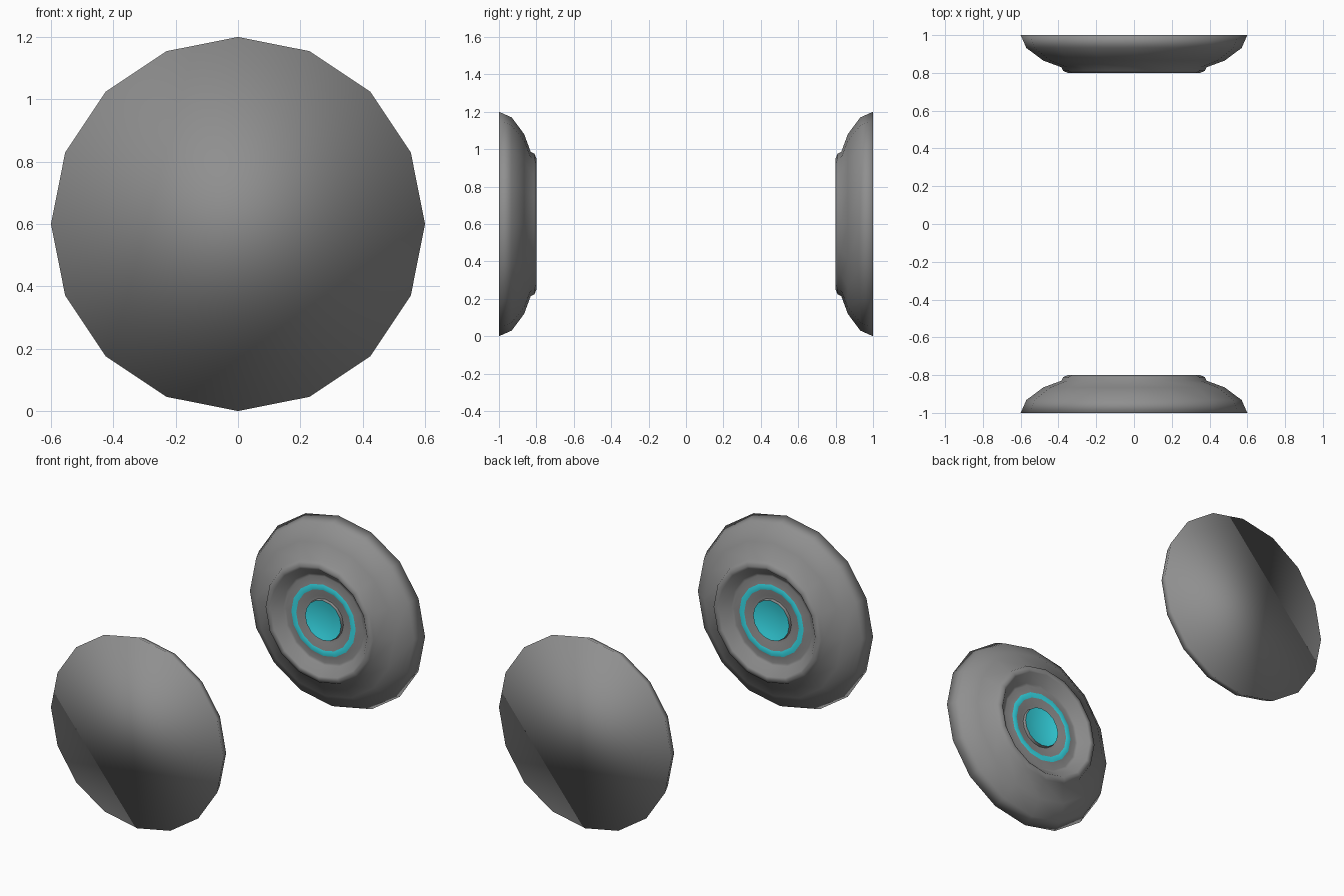
import bpy, bmesh
from math import cos, sin, pi

if "Cube" in bpy.data.objects:
    bpy.data.objects.remove(bpy.data.objects["Cube"])

SIDES = 16
CENTRE_Z = 0.6


def material(name, colour):
    mat = bpy.data.materials.new(name)
    mat.diffuse_color = (*colour, 1)
    mat.use_nodes = True
    mat.node_tree.nodes["Principled BSDF"].inputs["Base Color"].default_value = mat.diffuse_color
    return mat


grey = material("dark_grey", (0.275, 0.275, 0.275))
teal = material("teal_glow", (0.04, 0.75, 0.85))


def lathe(name, profile, side, mat, cap_start=False, cap_end=False):
    """Spin (radius, distance) points round the y axis; side is -1 front, +1 back."""
    bm = bmesh.new()
    rings = [[bm.verts.new((r * cos(2 * pi * i / SIDES), side * d,
                            CENTRE_Z + r * sin(2 * pi * i / SIDES)))
              for i in range(SIDES)] for r, d in profile]
    for a, b in zip(rings, rings[1:]):
        for i in range(SIDES):
            j = (i + 1) % SIDES
            quad = (a[i], a[j], b[j], b[i])
            bm.faces.new(quad if side < 0 else quad[::-1])
    # flat caps: the start cap faces outwards, the end cap faces the other disc
    if cap_start:
        bm.faces.new(rings[0][::-1] if side < 0 else rings[0])
    if cap_end:
        bm.faces.new(rings[-1] if side < 0 else rings[-1][::-1])
    for f in bm.faces:
        f.smooth = True
    # make the open pieces face the centre and the closed shell face outwards
    bm.normal_update()
    if cap_start:
        bmesh.ops.recalc_face_normals(bm, faces=bm.faces)
    elif sum(f.normal.y * f.calc_area() for f in bm.faces) * side > 0:
        bmesh.ops.reverse_faces(bm, faces=bm.faces)
    mesh = bpy.data.meshes.new(name)
    bm.to_mesh(mesh)
    bm.free()
    mesh.materials.append(mat)
    obj = bpy.data.objects.new(name, mesh)
    bpy.context.collection.objects.link(obj)
    return obj


# domed shell, raised rim, recess and the low hub in its middle
shell = [(0.60, 1.0), (0.57, 0.932), (0.48, 0.865), (0.385, 0.83),
         (0.375, 0.81), (0.35, 0.80), (0.335, 0.804), (0.285, 0.857),
         (0.27, 0.861), (0.222, 0.85), (0.192, 0.85), (0.145, 0.864),
         (0.12, 0.864)]
# glowing ring lying just proud of the recess floor
ring = [(0.224, 0.849), (0.207, 0.846), (0.190, 0.849)]
# glowing lens in the middle, a shallow dish
lens = [(0.125, 0.845), (0.09, 0.852), (0.045, 0.857), (0.01, 0.858)]
# narrow collar holding the lens
collar = [(0.128, 0.864), (0.125, 0.845)]

for label, side in (("front", -1), ("back", 1)):
    lathe(label + "_shell", shell, side, grey, cap_start=True, cap_end=True)
    lathe(label + "_glow_ring", ring, side, teal)
    lathe(label + "_lens_collar", collar, side, grey)
    lathe(label + "_lens", lens, side, teal, cap_end=True)
